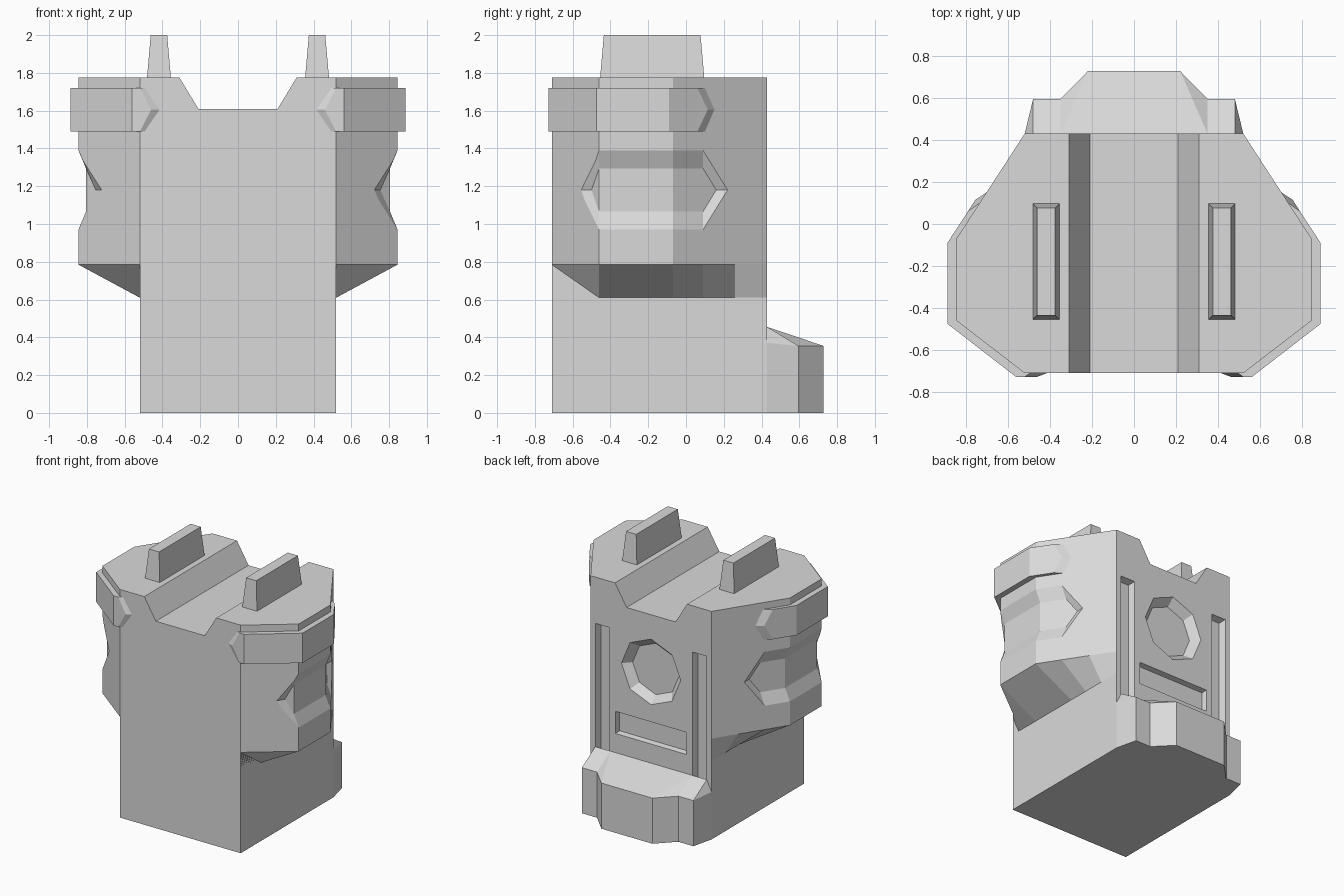
import bpy
import bmesh
from math import cos, sin, pi

if "Cube" in bpy.data.objects:
    bpy.data.objects.remove(bpy.data.objects["Cube"], do_unlink=True)

grey = bpy.data.materials.new("plain_grey")
grey.use_nodes = True
grey.diffuse_color = (0.7, 0.7, 0.7, 1)
grey.node_tree.nodes["Principled BSDF"].inputs["Base Color"].default_value = (0.7, 0.7, 0.7, 1)

FRONT, BACK, HALF = -0.71, 0.43, 0.52
TOP, LEDGE, FOOT = 1.775, 0.785, 0.61
BOTH = (1, -1)


def finish(name, bm):
    bmesh.ops.recalc_face_normals(bm, faces=bm.faces)
    mesh = bpy.data.meshes.new(name)
    bm.to_mesh(mesh)
    bm.free()
    mesh.materials.append(grey)
    obj = bpy.data.objects.new(name, mesh)
    bpy.context.collection.objects.link(obj)
    return obj


def add_faces(bm, points, faces):
    verts = [bm.verts.new(p) for p in points]
    for face in faces:
        bm.faces.new([verts[i] for i in face])


def loft(bm, ring_a, ring_b, caps=None):
    """Join two matching rings; caps lists the faces that close each end."""
    n = len(ring_a)
    caps = caps or [range(n)]
    faces = [(i, (i + 1) % n, (i + 1) % n + n, i + n) for i in range(n)]
    faces += [tuple(c) for c in caps] + [tuple(i + n for i in c) for c in caps]
    add_faces(bm, list(ring_a) + list(ring_b), faces)


def pointed_panel(bm, path_a, half_a, path_b, half_b, zc, side):
    """Strip wrapped along a plan path, with a pointed end at each tip."""
    def ring(path, half):
        upper = [(side * x, y, zc + half) for x, y in path[1:-1]]
        lower = [(x, y, zc - half) for x, y, z in reversed(upper)]
        tips = [(side * x, y, zc) for x, y in (path[0], path[-1])]
        return [tips[0]] + upper + [tips[1]] + lower
    n = len(path_a)
    total = 2 * n - 2
    caps = [(0, 1, total - 1), (n - 2, n - 1, n)]
    caps += [(i, i + 1, total - i - 1, total - i) for i in range(1, n - 2)]
    loft(bm, ring(path_a, half_a), ring(path_b, half_b), caps)


def box(bm, x0, x1, y0, y1, z0, z1, taper=0.0, axis="z"):
    """Box whose far end (high z or low y) narrows by the taper."""
    t = taper
    if axis == "z":
        loft(bm, [(x0, y0, z0), (x1, y0, z0), (x1, y1, z0), (x0, y1, z0)],
             [(x0 + t, y0 + t, z1), (x1 - t, y0 + t, z1),
              (x1 - t, y1 - t, z1), (x0 + t, y1 - t, z1)])
    else:
        loft(bm, [(x0, y1, z0), (x1, y1, z0), (x1, y1, z1), (x0, y1, z1)],
             [(x0 + t, y0, z0 + t), (x1 - t, y0, z0 + t),
              (x1 - t, y0, z1 - t), (x0 + t, y0, z1 - t)])


def carve(obj, bm):
    cutter = finish("cutter", bm)
    cutter.hide_render = True
    mod = obj.modifiers.new("carve", "BOOLEAN")
    mod.operation, mod.solver, mod.object = "DIFFERENCE", "EXACT", cutter
    bpy.context.view_layer.update()
    result = obj.evaluated_get(bpy.context.evaluated_depsgraph_get())
    mesh = bpy.data.meshes.new_from_object(result)
    obj.modifiers.clear()
    obj.data = mesh
    bpy.data.objects.remove(cutter, do_unlink=True)


def wing_x(y):
    """Plan outline of the side housing."""
    if y < -0.46:
        return HALF + 0.325 * (y - FRONT) / 0.25
    if y < -0.07:
        return 0.845
    return 0.845 - 0.325 * (y + 0.07) / 0.5


# Central block with a channel along the top
bm = bmesh.new()
right = [(HALF, 0), (HALF, TOP), (0.31, TOP), (0.21, 1.61)]
profile = right + [(-x, z) for x, z in reversed(right)]
loft(bm, [(x, FRONT, z) for x, z in profile], [(x, BACK, z) for x, z in profile])
core = finish("central_block", bm)

# Rear dial recess, slot and vertical grooves
bm = bmesh.new()


def octagon(r, y):
    return [(r * cos(i * pi / 4), y, 1.165 + r * sin(i * pi / 4)) for i in range(8)]


loft(bm, octagon(0.31, BACK + 0.06), octagon(0.2, BACK - 0.06))
box(bm, -0.31, 0.31, BACK - 0.04, BACK + 0.02, 0.6, 0.78, 0.012, "y")
for s in BOTH:
    x0, x1 = sorted((s * 0.35, s * 0.485))
    box(bm, x0, x1, BACK - 0.05, BACK + 0.02, 0.3, 1.42, 0.02, "y")
carve(core, bm)

# Side housings with sloping undersides
bm = bmesh.new()
columns = (FRONT, -0.46, -0.07, 0.09, 0.26, BACK)
n = len(columns)
for s in BOTH:
    pts = [(s * wing_x(y), y, z) for z in (TOP, LEDGE) for y in columns]
    pts += [(s * HALF, y, FOOT) for y in columns]
    faces = [(r + i, r + i + 1, r + i + 1 + n, r + i + n)
             for r in (0, n) for i in range(n - 1)]
    faces.append(tuple(range(n)))
    faces.append((0, n) + tuple(range(2 * n, 3 * n)) + (2 * n - 1, n - 1))
    add_faces(bm, pts, faces)
housings = finish("side_housings", bm)

# Pointed recess wrapped around each housing
bm = bmesh.new()
floor = [(wing_x(y) - 0.04, y) for y in (-0.5, -0.46, -0.07, 0.09, 0.16)]
rim = [(wing_x(y), y) for y in (-0.555, -0.46, -0.07, 0.09, 0.22)]
outer = [(2 * a - c, 2 * b - d) for (a, b), (c, d) in zip(rim, floor)]
for s in BOTH:
    pointed_panel(bm, floor, 0.115, outer, 0.305, 1.18, s)
carve(housings, bm)

# Raised pointed bands near the top
bm = bmesh.new()
base = [(0.415, FRONT), (0.495, FRONT), (HALF, FRONT)]
base += [(wing_x(y), y) for y in (-0.46, -0.07, 0.1, 0.15)]
face = [(0.46, -0.727), (0.52, -0.727), (0.562, -0.727), (0.888, -0.475),
        (0.888, -0.09), (0.79, 0.06), (0.755, 0.115)]
for s in BOTH:
    pointed_panel(bm, base, 0.116, face, 0.116, 1.605, s)
finish("upper_bands", bm)

# Top fins
bm = bmesh.new()
for s in BOTH:
    x0, x1 = sorted((s * 0.355, s * 0.482))
    box(bm, x0, x1, -0.455, 0.097, TOP - 0.005, 2.0, 0.02)
finish("top_fins", bm)

# Rear base step with sloped top
bm = bmesh.new()
half = [(HALF, BACK), (0.48, 0.595), (0.35, 0.595), (0.22, 0.727)]
plan = half + [(-x, y) for x, y in reversed(half)]
pts = [(x, y, 0) for x, y in plan]
pts += [(x, y, 0.37 if y == BACK else 0.355) for x, y in plan]
pts += [(x, BACK, 0.455) for x in (0.48, 0.35, -0.35, -0.48)]
faces = [(i, i + 1, i + 9, i + 8) for i in range(7)] + [tuple(range(8))]
faces += [(8, 9, 16), (9, 10, 17, 16), (10, 11, 17), (11, 12, 18, 17),
          (12, 13, 18), (13, 14, 19, 18), (14, 15, 19),
          (0, 8, 16, 17, 18, 19, 15, 7)]
add_faces(bm, pts, faces)
finish("rear_step", bm)
